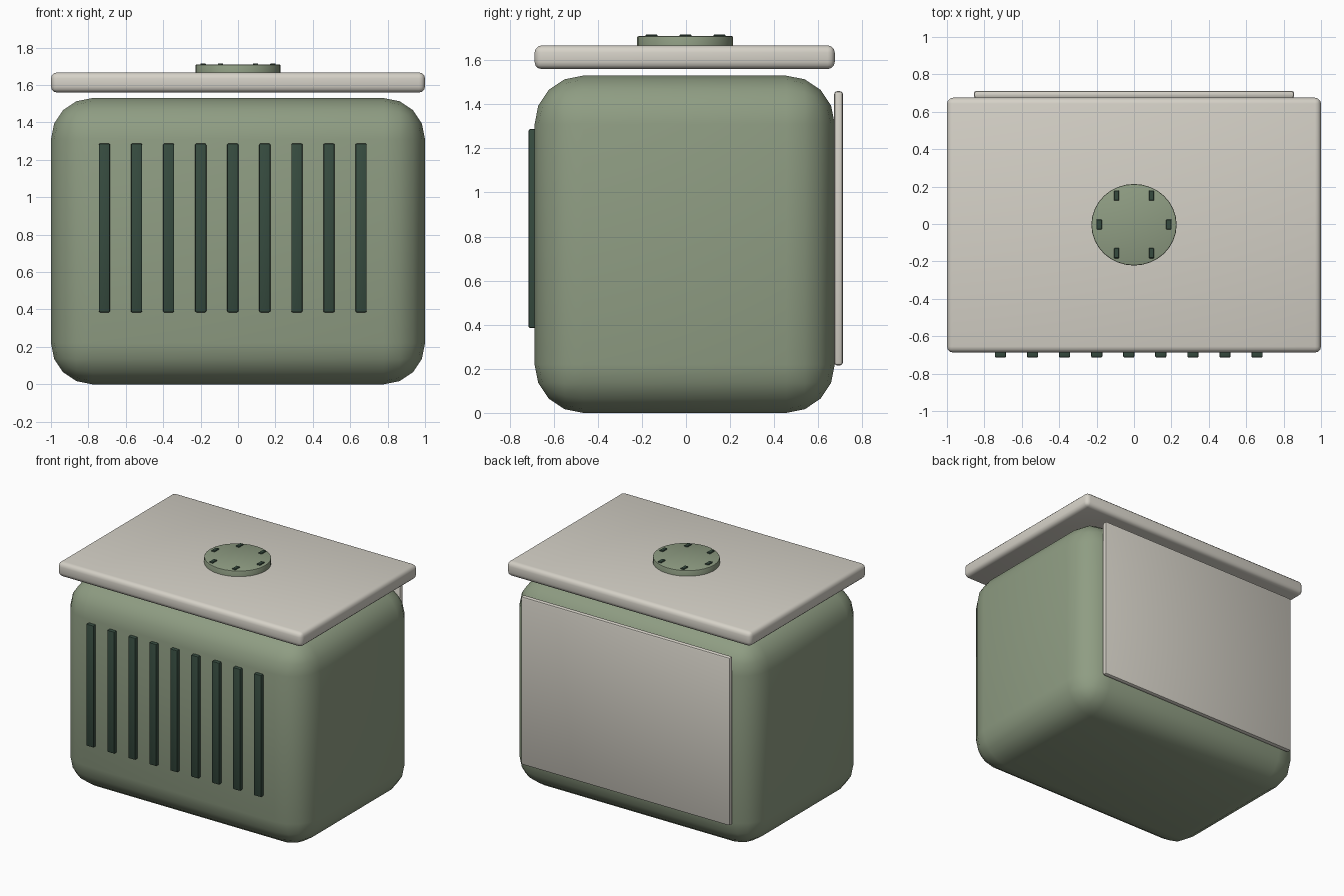
import bpy, bmesh, math
from mathutils import Matrix

if "Cube" in bpy.data.objects:
    bpy.data.objects.remove(bpy.data.objects["Cube"])


def linear(c):
    c /= 255
    return c / 12.92 if c <= 0.04045 else ((c + 0.055) / 1.055) ** 2.4


def material(name, *rgb):
    m = bpy.data.materials.new(name)
    m.diffuse_color = (*[linear(c) for c in rgb], 1)
    m.use_nodes = True
    m.node_tree.nodes["Principled BSDF"].inputs["Base Color"].default_value = m.diffuse_color
    return m


GREEN = material("sage green", 143, 157, 131)
CREAM = material("warm cream", 213, 209, 199)
DARK = material("dark green", 54, 75, 63)


def finish(bm, name, mat):
    bmesh.ops.recalc_face_normals(bm, faces=bm.faces)
    mesh = bpy.data.meshes.new(name)
    bm.to_mesh(mesh)
    bm.free()
    mesh.materials.append(mat)
    ob = bpy.data.objects.new(name, mesh)
    bpy.context.collection.objects.link(ob)
    bpy.ops.object.select_all(action='DESELECT')
    ob.select_set(True)
    bpy.context.view_layer.objects.active = ob
    bpy.ops.object.shade_smooth_by_angle(angle=math.radians(35))
    return ob


def box(name, lo, hi, mat, bevel=0.0, segments=2):
    """Rounded box between two opposite corners."""
    size = [b - a for a, b in zip(lo, hi)]
    mid = [(a + b) / 2 for a, b in zip(lo, hi)]
    bm = bmesh.new()
    bmesh.ops.create_cube(bm, size=1, matrix=Matrix.Translation(mid) @ Matrix.Diagonal((*size, 1)))
    if bevel:
        bmesh.ops.bevel(bm, geom=bm.edges[:], offset=bevel, segments=segments,
                        profile=0.5, affect='EDGES')
    return finish(bm, name, mat)


CY = -0.006  # depth centre of the body

# Rounded body, floating lid, back panel
box("body", (-1, CY - 0.681, 0), (1, CY + 0.681, 1.53), GREEN, 0.22, 4)
box("lid", (-1, CY - 0.681, 1.56), (1, CY + 0.681, 1.667), CREAM, 0.032, 3)
box("back_panel", (-0.856, 0.672, 0.215), (0.856, 0.712, 1.46), CREAM, 0.014, 2)

# Row of vertical front slats
for i in range(9):
    x = -0.714 + i * 0.1715
    box(f"front_slat_{i + 1}", (x - 0.03, -0.714, 0.385), (x + 0.03, -0.665, 1.287), DARK, 0.007, 2)

# Slightly oval dial on the lid
bm = bmesh.new()
bmesh.ops.create_cone(bm, cap_ends=True, segments=32, radius1=1, radius2=1, depth=1,
                      matrix=Matrix.Translation((0, CY + 0.002, 1.679)) @ Matrix.Diagonal((0.228, 0.218, 0.06, 1)))
top_rim = [e for e in bm.edges if all(v.co.z > 1.7 for v in e.verts)]
bmesh.ops.bevel(bm, geom=top_rim, offset=0.006, segments=2, profile=0.5, affect='EDGES')
finish(bm, "dial", GREEN)

# Ring of small dial marks
for i in range(6):
    a = i * math.pi / 3
    x, y = 0.186 * math.cos(a), CY + 0.004 + 0.178 * math.sin(a)
    box(f"dial_mark_{i + 1}", (x - 0.014, y - 0.027, 1.695), (x + 0.014, y + 0.027, 1.716), DARK, 0.003, 1)
